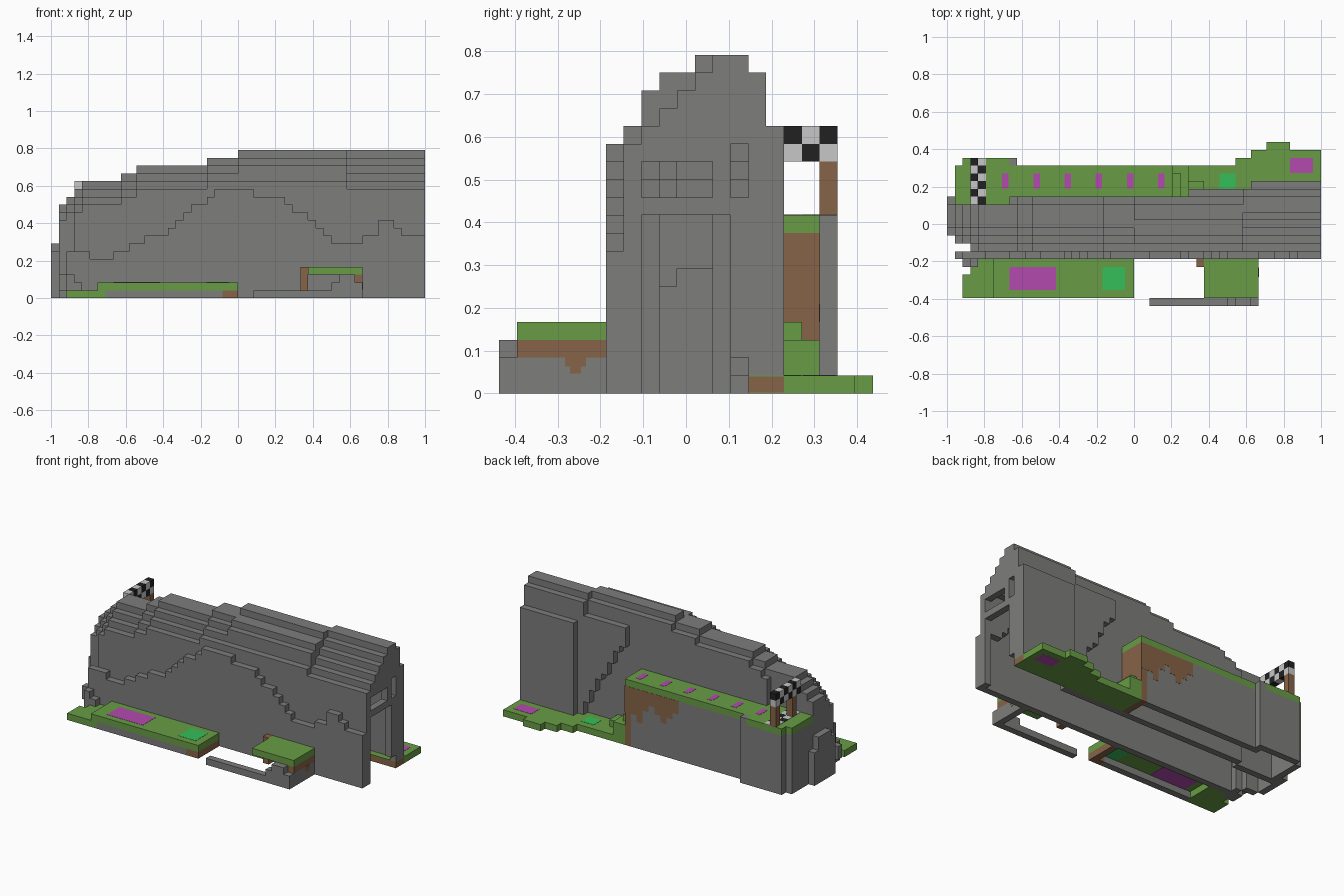
import bpy
import bmesh
from mathutils import Vector

if "Cube" in bpy.data.objects:
    bpy.data.objects.remove(bpy.data.objects["Cube"], do_unlink=True)

U = 1 / 24  # one block


def material(name, *rgb):
    m = bpy.data.materials.new(name)
    m.use_nodes = True
    m.diffuse_color = (*rgb, 1)
    bsdf = m.node_tree.nodes["Principled BSDF"]
    bsdf.inputs["Base Color"].default_value = (*rgb, 1)
    bsdf.inputs["Roughness"].default_value = 0.9
    return m


rock = material("rock grey", .205, .205, .202)
grass = material("grass green", .14, .335, .06)
earth = material("earth brown", .24, .125, .063)
magenta = material("magenta", .45, .068, .42)
emerald = material("emerald", .035, .52, .1)
black = material("black", .015, .015, .015)
white = material("pale grey", .57, .57, .57)


def finish(name, bm, mat):
    bmesh.ops.scale(bm, vec=(U, U, U), verts=bm.verts)
    mesh = bpy.data.meshes.new(name)
    bm.to_mesh(mesh)
    bm.free()
    mesh.materials.append(mat)
    ob = bpy.data.objects.new(name, mesh)
    bpy.context.collection.objects.link(ob)


def blocks(name, mat, *spans):
    """Boxes given as (x0, x1, y0, y1, z0, z1) in blocks."""
    bm = bmesh.new()
    for x0, x1, y0, y1, z0, z1 in spans:
        verts = bmesh.ops.create_cube(bm, size=1)["verts"]
        bmesh.ops.scale(bm, vec=(x1 - x0, y1 - y0, z1 - z0), verts=verts)
        bmesh.ops.translate(bm, vec=((x0 + x1) / 2, (y0 + y1) / 2, (z0 + z1) / 2), verts=verts)
    finish(name, bm, mat)


def columns(steps):
    """Yield (x, height) for each block column of a stepped profile."""
    for (x0, z), (x1, _) in zip(steps, steps[1:] + [(24, 0)]):
        for x in range(x0, x1):
            yield x, z


SIDES = [Vector(d) for d in ((1, 0, 0), (-1, 0, 0), (0, 1, 0), (0, -1, 0), (0, 0, 1), (0, 0, -1))]


def neighbour(cell, d):
    return tuple(int(c + s) for c, s in zip(cell, d))


def block_skin(name, mat, cells, y0):
    """Mesh only the exposed faces of a set of blocks."""
    bm = bmesh.new()
    corners = {}
    for cell in cells:
        centre = Vector(cell) + Vector((.5, .5, .5))
        for d in SIDES:
            if neighbour(cell, d) in cells:
                continue
            a = Vector((d.y, d.z, d.x))
            b = d.cross(a)
            quad = []
            for s, t in ((1, 1), (-1, 1), (-1, -1), (1, -1)):
                p = tuple(round(c) for c in centre + (d + a * s + b * t) / 2)
                if p not in corners:
                    corners[p] = bm.verts.new((p[0], p[1] + y0, p[2]))
                quad.append(corners[p])
            bm.faces.new(quad)
    bmesh.ops.dissolve_limit(bm, angle_limit=.01, verts=bm.verts, edges=bm.edges)
    finish(name, bm, mat)


# Mountain: a front cliff, then slices that follow the crest line
cliff = columns([
    (-22, 6), (-19, 5), (-16, 6), (-14, 7), (-12, 8), (-9, 9), (-8, 10), (-7, 11),
    (-6, 12), (-4, 13), (-3, 14), (2, 13), (6, 12), (7, 11), (9, 10), (10, 9), (11, 8),
    (12, 7), (16, 8), (18, 10), (20, 9), (21, 8)])
crest = dict(columns([(-24, 7), (-23, 12), (-22, 13), (-21, 14), (-20, 15), (-15, 16),
                      (-13, 17), (-4, 18), (0, 19)]))


def crest_slice(start, drop, cap, end_height):
    for x in range(start, 24):
        yield x, end_height if x >= 14 else min(cap, crest[x] - drop)


slices = [
    cliff,
    crest_slice(-21, 3, 15, 14),
    crest_slice(-23, 2, 17, 15),
    crest_slice(-24, 1, 18, 16),
    crest_slice(-24, 0, 18, 17),
    crest_slice(-24, 0, 19, 18),
    crest_slice(-24, 0, 19, 19),
    crest_slice(-16, 1, 19, 19),
    crest_slice(7, 3, 17, 18),
    crest_slice(15, 0, 15, 15)]


def underside(x, j):
    """The back slice overhangs with a sloping stepped underside."""
    return max(0, 13 - (x - 7) * 12 // 7) if j == 8 else 0


solid = {(x, j, z) for j, tops in enumerate(slices) for x, top in tops
         for z in range(underside(x, j), top)}


def opening(x, j, z):
    """Doorway, windows and the gap above the meadow."""
    if x == 23:
        door = 2 <= j <= 6 and z < 10 or 6 <= j <= 7 and z < 2
        windows = 2 <= j <= 5 and z in (11, 12) or j == 7 and 11 <= z < 14
        if door or windows:
            return True
    return x >= 15 and j >= 7 and z < 1


# Hollow it to a shell one block thick, open below
shell = {c for c in solid if not opening(*c)
         and any(neighbour(c, d) not in solid for d in SIDES[:5])}
block_skin("mountain", rock, shell, -4.5)
blocks("left_end_rocks", rock, (-24, -23, 2.5, 3.5, 0, 5), (-22, -21, -5.5, -4.5, 0, 3),
       (-21, -20, -5.5, -4.5, 0, 2), (-23, -22, -4.5, -3.5, 1, 3))

# High ledge along the back: walls with a grass top
blocks("ledge_rock", rock, (-23, -22, 2.5, 7.5, 0, 9), (-16, 4, 6.5, 7.5, 0, 9),
       (-22, -16, 7.5, 8.5, 0, 9), (-16, -15, 7.5, 8.5, 0, 10))
blocks("ledge_earth", earth, (4, 5, 3.5, 7.5, 0, 9))
blocks("ledge_grass", grass, (-23, -16, 2.5, 3.5, 9, 10), (-23, 5, 3.5, 7.5, 9, 10),
       (-22, -16, 7.5, 8.5, 9, 10))
drips = [4, 4, 5, 3, 2, 3, 4, 3, 2]
blocks("ledge_earth_drips", earth,
       *[(4 - i, 5 - i, 7.4, 7.53, 9 - d, 9) for i, d in enumerate(drips)])

# Low meadow at the back
blocks("meadow_grass", grass, (5, 13, 3.5, 7.5, 0, 1), (13, 15, 3.5, 8.5, 0, 1),
       (15, 24, 5.5, 9.5, 0, 1), (17, 20, 9.5, 10.5, 0, 1), (15, 24, 3.5, 5.5, .95, 1),
       (5, 6, 3.5, 6.5, 1, 4), (5, 7, 3.5, 7.5, 1, 3), (7, 9, 3.5, 5.5, 1, 2))
blocks("meadow_earth", earth, (15, 24, 3.5, 5.5, .05, .95))
blocks("meadow_underside", grass, (15, 24, 3.5, 5.5, 0, .05))

# Front terrace on the right side
blocks("terrace_grass", grass, (-18, 0, -9.5, -4.5, 1, 2), (-22, -17, -9.5, -6.5, 0, 1),
       (-21, -17, -6.5, -5.5, 0, 1), (-20, -17, -5.5, -4.5, 0, 1))
blocks("terrace_rock", rock, (-17, -2, -9.5, -8.5, 0, 1))
blocks("terrace_earth", earth, (-2, 0, -9.5, -8.5, 0, 1), (-1, 0, -8.5, -4.5, 0, 1))

# Small front platform with a low rock path
blocks("platform_grass", grass, (9, 16, -9.5, -4.5, 3, 4))
blocks("platform_earth", earth, (8, 9, -5.5, -4.5, 0, 4), (15, 16, -9.5, -4.5, 2, 3),
       (15.9, 16.03, -6.5, -5.9, 1.1, 2), (15.9, 16.03, -6.8, -5.6, 1.5, 2))
blocks("platform_wall", rock, (15, 16, -9.5, -4.5, 0, 2))
blocks("rock_path", rock, (2, 16, -10.5, -9.5, 0, 1), (12, 16, -10.5, -9.5, 1, 2),
       (13, 15, -10.5, -9.5, 2, 3))


# Coloured pads laid on the grass
def pad(x, y, w, d, z):
    return (x - w / 2, x + w / 2, y - d / 2, y + d / 2, z - .03, z + .03)


blocks("boost_pads", magenta, *[pad(-16.5 + 4 * i, 5.5, .85, 1.9, 10) for i in range(6)])
blocks("large_pads", magenta, *[pad(-13, -7, 6, 3, z) for z in (1, 2)],
       *[pad(21.5, 7.5, 3, 1.9, z) for z in (.02, 1)])
blocks("emerald_pads", emerald, *[pad(-2.6, -7, 2.9, 3, z) for z in (1, 2)],
       pad(12, 5.5, 2.1, 1.9, 1))

# Chequered finish gate and line
blocks("gate_posts", earth, (-21, -20, 7.5, 8.5, 10, 13), (-21, -20, 3.5, 4.5, 10, 13))
cells = [[], []]
for j in range(6):
    y = 2.5 + j
    for k in range(2):
        cells[(j + k) % 2].append((-21, -20, y, y + 1, 13 + k, 14 + k))
        cells[(j + k + 1) % 2].append((-21 + k, -20 + k, y, y + 1, 9.95, 10.05))
blocks("gate_black_squares", black, *cells[0])
blocks("gate_pale_squares", white, *cells[1])
